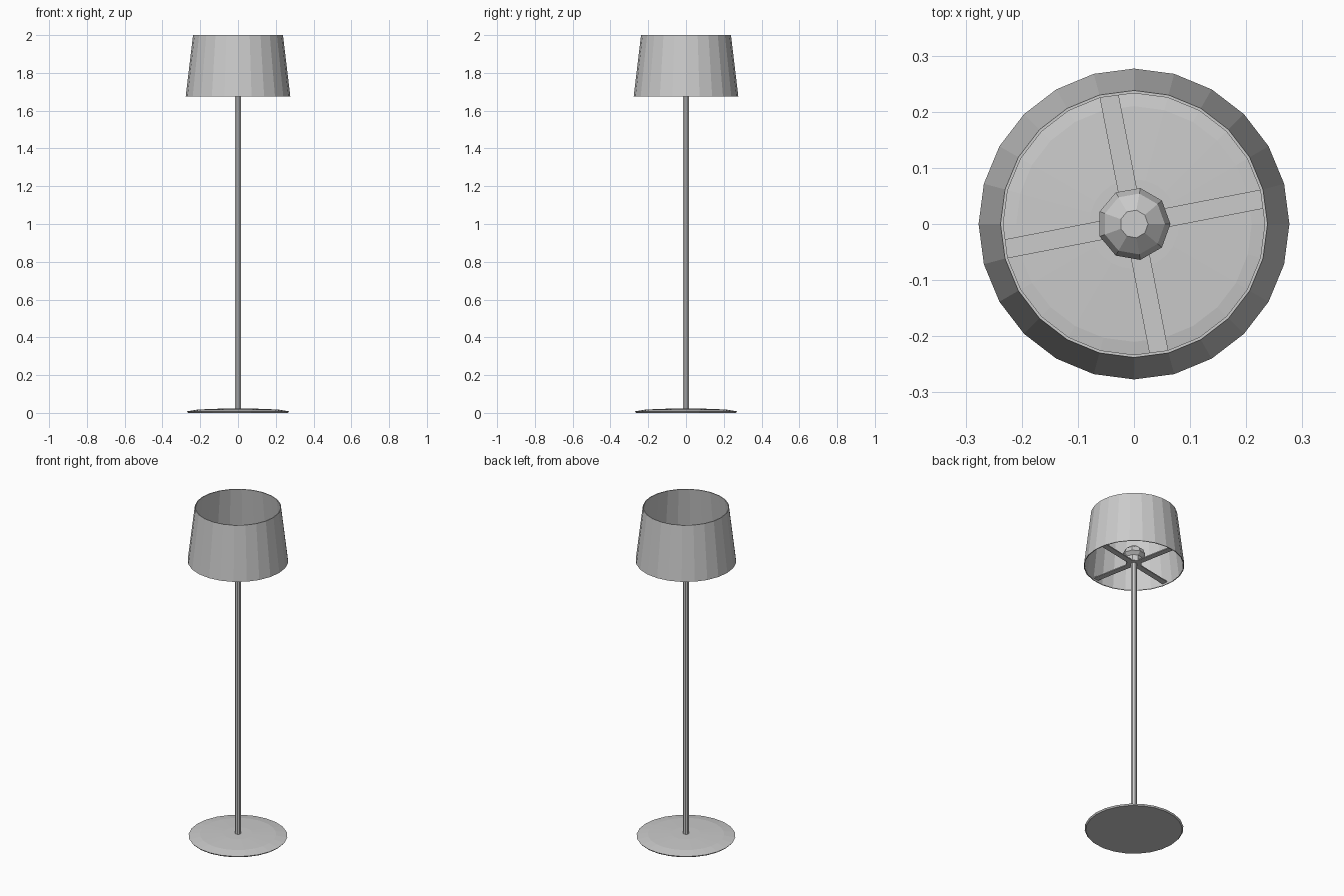
import bpy
import bmesh
from math import cos, sin, pi, radians
from mathutils import Matrix

cube = bpy.data.objects.get("Cube")
if cube:
    bpy.data.objects.remove(cube, do_unlink=True)

grey = bpy.data.materials.new("light grey")
grey.use_nodes = True
colour = (0.6, 0.6, 0.6, 1)
grey.diffuse_color = colour
grey.node_tree.nodes["Principled BSDF"].inputs["Base Color"].default_value = colour


def add_object(name, bm):
    bmesh.ops.recalc_face_normals(bm, faces=bm.faces)
    mesh = bpy.data.meshes.new(name)
    bm.to_mesh(mesh)
    bm.free()
    mesh.materials.append(grey)
    obj = bpy.data.objects.new(name, mesh)
    bpy.context.collection.objects.link(obj)
    return obj


def lathe(name, profile, sides, closed=False, turn=0):
    """Turn (radius, height) points about z; open profiles get end caps."""
    bm = bmesh.new()
    rings = []
    for r, z in profile:
        angles = [2 * pi * i / sides + turn for i in range(sides)]
        rings.append([bm.verts.new((r * cos(a), r * sin(a), z)) for a in angles])
    pairs = list(zip(rings, rings[1:]))
    if closed:
        pairs.append((rings[-1], rings[0]))
    else:
        bm.faces.new(rings[0])
        bm.faces.new(rings[-1])
    for low, high in pairs:
        for i in range(sides):
            j = (i + 1) % sides
            bm.faces.new((low[i], low[j], high[j], high[i]))
    return add_object(name, bm)


# Flat, slightly domed foot
lathe("base", [(0.265, 0), (0.272, 0.008), (0.21, 0.018), (0.08, 0.023)], 24)

# Slender upright
lathe("pole", [(0.017, 0.015), (0.017, 1.69)], 8, turn=pi / 8)

# Thin tapered shade, open at both ends
lathe("shade", [(0.277, 1.675), (0.238, 2.0), (0.233, 2.0), (0.272, 1.675)],
      24, closed=True)

# Socket and faceted bulb
lathe("socket", [(0.045, 1.685), (0.045, 1.725)], 9)
lathe("bulb", [(0.045, 1.72), (0.065, 1.737), (0.055, 1.765), (0.025, 1.79)], 9)

# Four flat spokes that carry the shade
for i in range(4):
    bm = bmesh.new()
    bmesh.ops.create_cube(bm, size=1, matrix=Matrix.Translation((0.136, 0, 1.688))
                          @ Matrix.Diagonal((0.272, 0.034, 0.006, 1)))
    bm.transform(Matrix.Rotation(radians(11 + 90 * i), 4, "Z"))
    add_object(f"spoke_{i + 1}", bm)
